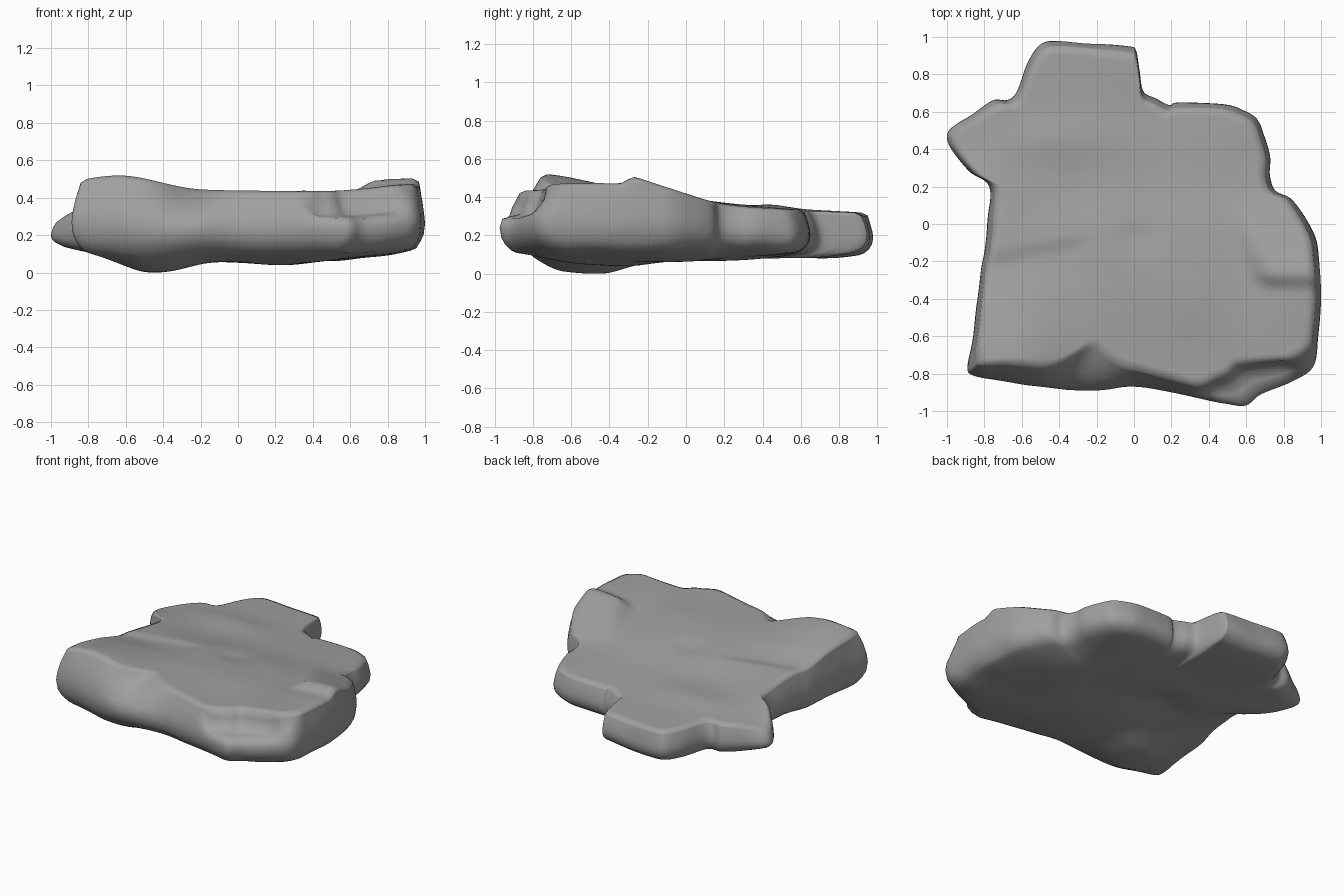
import bpy, bmesh
from math import exp, hypot
from mathutils import Vector, noise

if "Cube" in bpy.data.objects:
    bpy.data.objects.remove(bpy.data.objects["Cube"])

# plan outline, counter-clockwise from the right side
OUTLINE = [(1, -.4), (.99, -.2), (.97, -.07), (.9, .06), (.84, .14), (.76, .18), (.73, .26), (.73, .36),
           (.7, .47), (.66, .56), (.58, .61), (.48, .64), (.24, .65), (.19, .635), (.12, .67), (.05, .71),
           (.03, .82), (.01, .93), (-.03, .95), (-.2, .965), (-.4, .98), (-.5, .96), (-.57, .86),
           (-.63, .71), (-.68, .665), (-.76, .66), (-.88, .58), (-.98, .51), (-1, .46), (-.97, .39),
           (-.88, .28), (-.78, .2), (-.785, 0), (-.8, -.15), (-.83, -.3), (-.86, -.6), (-.89, -.76),
           (-.86, -.81), (-.7, -.84), (-.45, -.88), (-.2, -.89), (0, -.87), (.2, -.9), (.5, -.965),
           (.6, -.97), (.68, -.91), (.85, -.84), (.96, -.76), (.985, -.6)]
# heights along y, and set-back of the chipped front rim along x
TOP_Y = [(-.95, .44), (-.4, .44), (-.1, .42), (.2, .37), (.6, .335), (.97, .32)]
BOTTOM_Y = [(-.95, .08), (-.6, .065), (-.2, .065), (.4, .09), (.95, .07)]
FRONT_SETBACK = [(-.9, .05), (-.8, .1), (-.5, .11), (-.31, .26), (-.06, .09), (.1, .07), (.4, .06),
                 (.48, .13), (.62, .2), (.85, .15), (.97, .07)]


def lerp_table(table, v):
    if v <= table[0][0]:
        return table[0][1]
    for (a, p), (b, q) in zip(table, table[1:]):
        if v <= b:
            return p + (q - p) * (v - a) / (b - a)
    return table[-1][1]


def soft_table(table, v, w=.04):
    return sum(lerp_table(table, v + d * w) for d in (-2, -1, 0, 1, 2)) / 5


def bump(x, y, cx, cy, sx, sy):
    return exp(-((x - cx) / sx) ** 2 - ((y - cy) / sy) ** 2)


def smooth(a, b, v):
    t = min(1, max(0, (v - a) / (b - a)))
    return t * t * (3 - 2 * t)


def rough(x, y, scale, seed):
    return noise.noise(Vector((x * scale, y * scale, seed)))


def top(x, y):
    z = soft_table(TOP_Y, y)
    z += .085 * bump(x, y, -.65, -.75, .33, .3)                  # raised front left corner
    z += .035 * smooth(.5, .95, x) * smooth(-.1, -.4, y)         # right shoulder
    edge = .53 - .35 * (y + .05)                                 # slanted side of the stepped ridge
    z += .055 * smooth(edge - .02, edge + .14, x) * smooth(-.36, -.26, y) * smooth(.22, -.26, y)
    line = y + .12 - .2 * (x + .5)                               # shallow step on the left
    z -= .015 * smooth(-.1, -.4, x) * smooth(.04, -.06, line) * smooth(-.3, -.06, line)
    z -= .06 * bump(x, y, -1.02, .45, .2, .22)                   # drooping left tip
    z += .015 * bump(x, y, -.4, .45, .3, .12)
    z -= .012 * bump(x, y, .02, -.08, .12, .09)
    return z + .008 * rough(x, y, 3, 1.3)


def bottom(x, y, t):
    z = soft_table(BOTTOM_Y, y) + .035 * t ** 5
    # keel under the front left
    width = .17 if x < -.48 else .25
    z -= .065 * exp(-((x + .48) / width) ** 2) * smooth(-.9, -.64, y) * smooth(-.15, -.45, y)
    z -= .02 * bump(x, y, .27, -.4, .15, .25)
    z += .03 * smooth(.5, 1, abs(x)) * smooth(.35, .1, y)
    z += .02 * bump(x, y, -1, .45, .15, .2)
    z += .035 * bump(x, y, -.25, .02, .25, .16)                  # hollow underneath
    return z + .015 * rough(x, y, 3.5, 7.7)


def smooth_outline(points, steps):
    """Closed Catmull-Rom curve."""
    out, n = [], len(points)
    for i in range(n):
        a, b, c, d = (Vector(points[(i + k) % n]) for k in (-1, 0, 1, 2))
        for s in range(steps):
            t = s / steps
            out.append(.5 * (2 * b + (c - a) * t + (2 * a - 5 * b + 4 * c - d) * t * t
                             + (3 * b - a - 3 * c + d) * t ** 3))
    return out


def column(p):
    """Points from the bottom centre, round the side, to the top centre."""
    x, y = p
    r = hypot(x, y)
    front = smooth(-.64, -.78, y)
    set_top = .032 + (soft_table(FRONT_SETBACK, x, .025) - .025) * front
    set_low = .05 + .02 * front
    ledge = front * smooth(.35, .45, x) * smooth(1, .85, x)
    at = lambda inset: p * (1 - inset / r)
    pts = []
    for i in range(1, 31):
        t = i / 30
        q = at(set_low + .03) * t
        pts.append((q.x, q.y, bottom(q.x, q.y, t)))
    q = at(set_low)
    low = bottom(q.x, q.y, 1) + .012
    e = at(set_top)
    high = top(e.x, e.y) - .014
    # side: inset fraction and height fraction
    side = [(-1, 0), (-.5, .1), (-.15, .22), (0, .4), (.1, .55), (.4, .76 - .17 * ledge),
            (.75, .9 - .27 * ledge), (.92, .97 - .12 * ledge), (1, 1)]
    for f, h in side:
        q = at(f * set_top if f > 0 else -f * set_low)
        z = low + (high - low) * h
        w = .014 * max(0, rough(q.x + z, q.y, 4, z * 6)) * (1 - abs(f))
        pts.append((q.x * (1 - w), q.y * (1 - w), z))
    for i in range(50, 0, -1):
        q = at(set_top + .035) * (i / 50)
        pts.append((q.x, q.y, top(q.x, q.y)))
    return pts


# rock slab: columns swept round the outline, closed by a fan at each centre
bm = bmesh.new()
cols = [[bm.verts.new(c) for c in column(p)] for p in smooth_outline(OUTLINE, 6)]
low_c = bm.verts.new((0, 0, bottom(0, 0, 0)))
top_c = bm.verts.new((0, 0, top(0, 0)))
for a, b in zip(cols, cols[1:] + cols[:1]):
    bm.faces.new((low_c, b[0], a[0]))
    bm.faces.new((top_c, a[-1], b[-1]))
    for i in range(len(a) - 1):
        bm.faces.new((a[i], b[i], b[i + 1], a[i + 1]))
bmesh.ops.recalc_face_normals(bm, faces=bm.faces)
base = min(v.co.z for v in bm.verts)
for v in bm.verts:
    v.co.z -= base                                               # stand on the ground
mesh = bpy.data.meshes.new("rock_slab")
bm.to_mesh(mesh)
bm.free()
slab = bpy.data.objects.new("rock_slab", mesh)
bpy.context.collection.objects.link(slab)
for poly in mesh.polygons:
    poly.use_smooth = True

# dark stone colour
stone = bpy.data.materials.new("dark_stone")
stone.diffuse_color = (.35, .35, .35, 1)
stone.use_nodes = True
stone.node_tree.nodes["Principled BSDF"].inputs["Base Color"].default_value = stone.diffuse_color
mesh.materials.append(stone)
